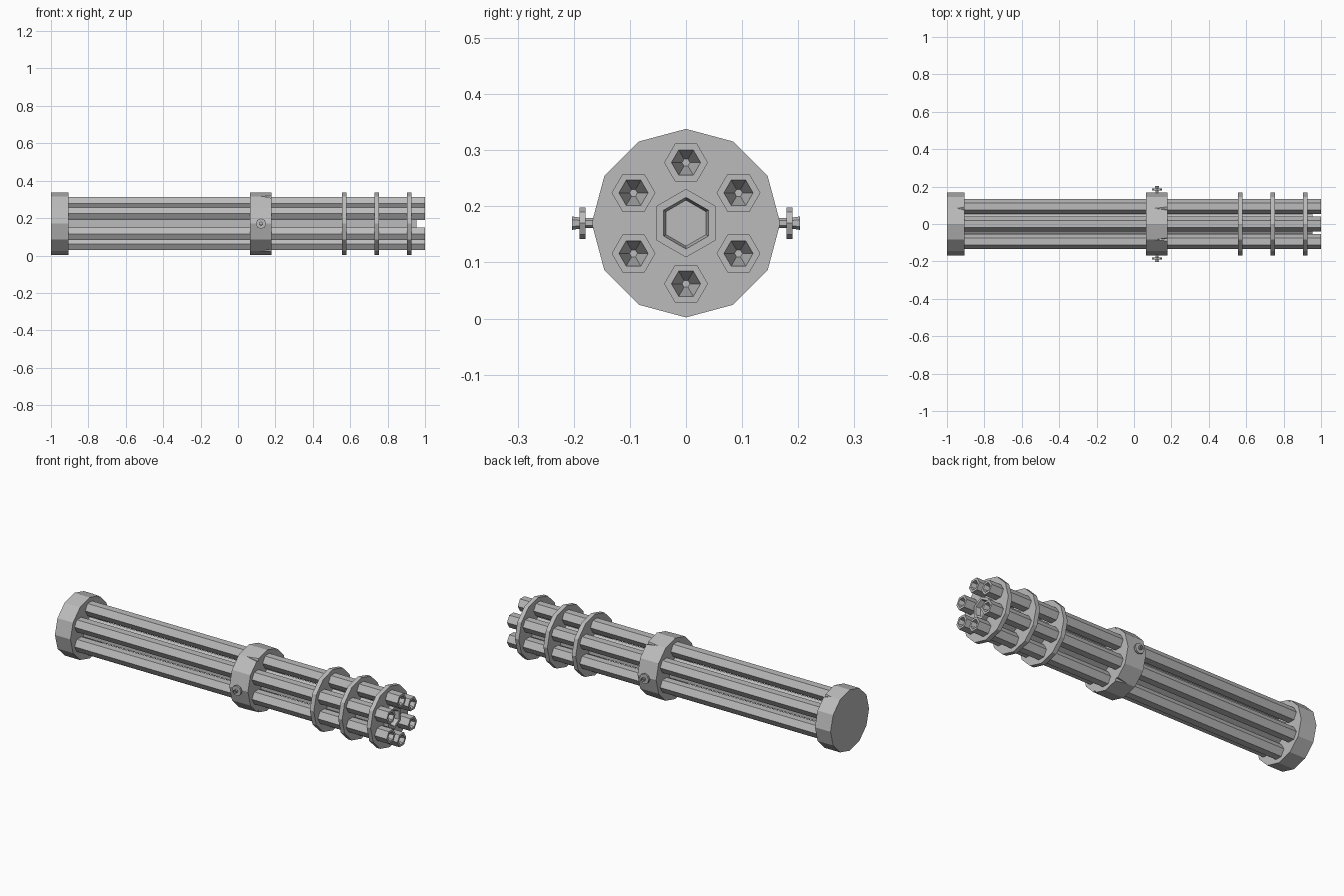
import bpy, bmesh
from math import cos, sin, radians, tau
from mathutils import Vector

old = bpy.data.objects.get("Cube")
if old:
    bpy.data.objects.remove(old, do_unlink=True)

AXIS_Z = 0.17      # height of the spin axis
RADIUS = 0.168     # outer radius of cap, collar and discs
X, Y, Z = Vector((1, 0, 0)), Vector((0, 1, 0)), Vector((0, 0, 1))

steel = bpy.data.materials.new("grey_steel")
steel.use_nodes = True
grey = (0.5, 0.5, 0.5, 1)
steel.diffuse_color = grey
steel.node_tree.nodes["Principled BSDF"].inputs["Base Color"].default_value = grey


def turned(name, profile, sides, axis=X, centre=(0, 0, AXIS_Z), phase=0):
    """Flat-sided solid from (distance along axis, radius) pairs."""
    u, v = {0: (Y, Z), 1: (Z, X)}[0 if axis.x else 1]
    centre = Vector(centre)
    bm = bmesh.new()
    rings = []
    for t, r in profile:
        p = centre + axis * t
        if r == 0:
            rings.append([bm.verts.new(p)])
        else:
            angles = [radians(phase) + tau * i / sides for i in range(sides)]
            rings.append([bm.verts.new(p + u * r * cos(a) + v * r * sin(a)) for a in angles])
    for a, b in zip(rings, rings[1:]):
        for i in range(sides):
            j = (i + 1) % sides
            quad = [a[i % len(a)], a[j % len(a)], b[j % len(b)], b[i % len(b)]]
            bm.faces.new(list(dict.fromkeys(quad)))
    for end in (rings[0], rings[-1]):
        if len(end) > 1:
            bm.faces.new(end)
    bmesh.ops.recalc_face_normals(bm, faces=bm.faces[:])
    mesh = bpy.data.meshes.new(name)
    bm.to_mesh(mesh)
    bm.free()
    mesh.materials.append(steel)
    obj = bpy.data.objects.new(name, mesh)
    bpy.context.scene.collection.objects.link(obj)
    return obj


def around(angle, r):
    a = radians(angle)
    return (0, r * cos(a), AXIS_Z + r * sin(a))


def notch(part, angle, start, end):
    """Small wedge cut into the forward rim of a part."""
    cutter = turned("notch_cutter", [(start, 0), (end, 0.014)], 4,
                    centre=around(angle, RADIUS), phase=angle)
    cutter.hide_render = True
    cutter.hide_viewport = True
    cutter.display_type = 'WIRE'
    mod = part.modifiers.new("notch", 'BOOLEAN')
    mod.operation = 'DIFFERENCE'
    mod.object = cutter


# Rear cap, middle collar and thin spacer discs
rear_cap = turned("rear_cap", [(-1, RADIUS), (-0.905, RADIUS)], 12)
collar = turned("middle_collar", [(0.065, RADIUS), (0.178, RADIUS)], 12)
for i, x in enumerate((0.568, 0.741, 0.915)):
    turned(f"spacer_disc_{i + 1}", [(x - 0.012, RADIUS), (x + 0.012, RADIUS)], 12)

# Rim notches
notch(rear_cap, 60, -0.945, -0.9)
for angle in (60, 120, 240, 300):
    notch(collar, angle, 0.11, 0.185)

# Six hexagonal barrels with tapered bores
for i in range(6):
    turned(f"barrel_{i + 1}",
           [(-0.93, 0.039), (1, 0.039), (1, 0.026), (0.9, 0)], 6,
           centre=around(30 + 60 * i, 0.108))

# Central shaft with a shallow recessed end
turned("central_shaft",
       [(-0.93, 0.061), (0.955, 0.061), (0.955, 0.046), (0.93, 0.041)], 6, phase=90)

# Side pins with a flange, on both sides of the collar
for side, label in ((-1, "front"), (1, "back")):
    hub = (0.123, 0, AXIS_Z)
    turned(f"{label}_pin",
           [(side * 0.15, 0.009), (side * 0.184, 0.009), (side * 0.203, 0.012),
            (side * 0.203, 0.007), (side * 0.195, 0.006)], 6, axis=Y, centre=hub)
    turned(f"{label}_pin_flange",
           [(side * 0.179, 0.028), (side * 0.19, 0.028)], 8, axis=Y, centre=hub)
